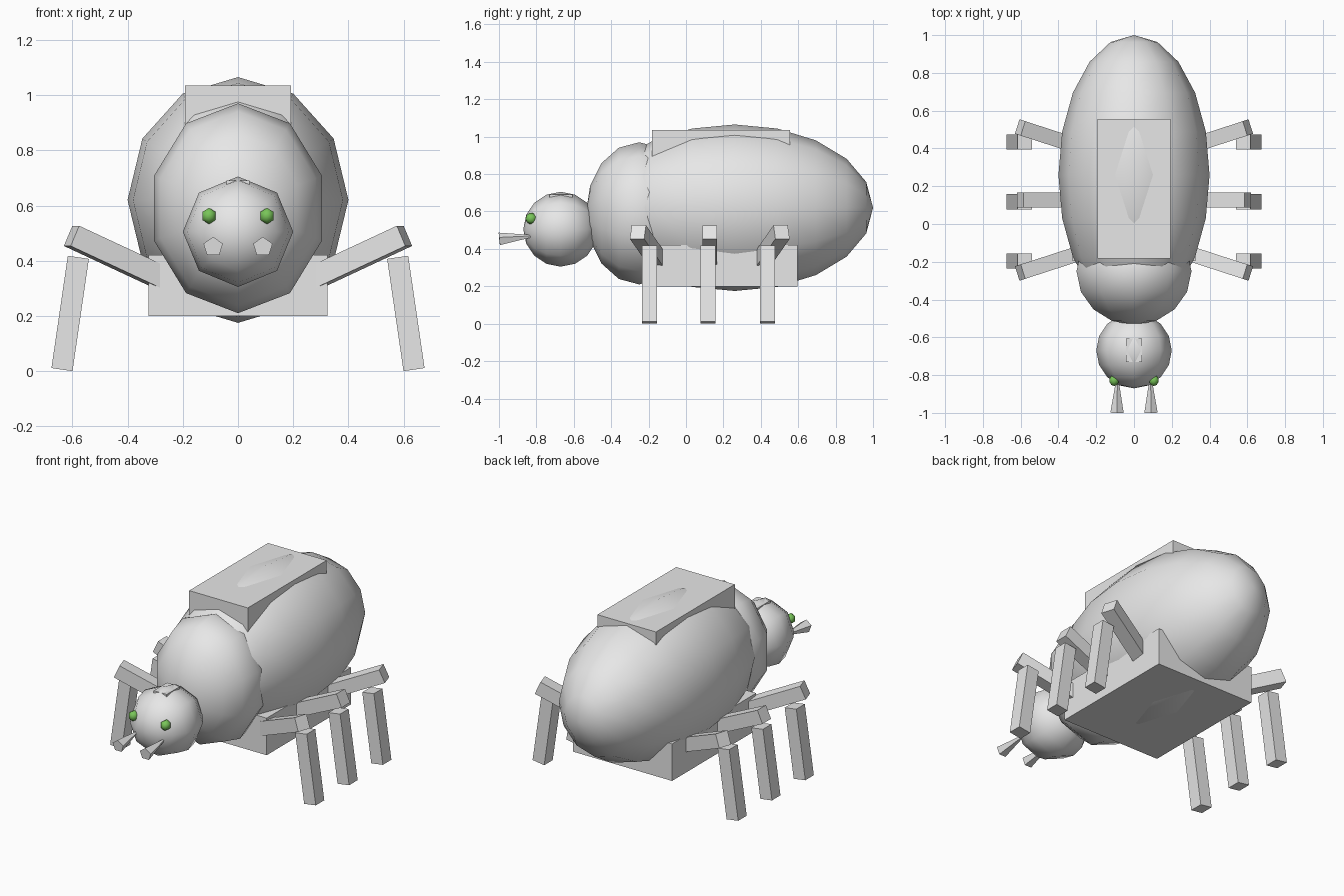
import bpy, bmesh, math
from mathutils import Matrix, Vector

if "Cube" in bpy.data.objects:
    bpy.data.objects.remove(bpy.data.objects["Cube"])


def material(name, rgb):
    m = bpy.data.materials.new(name)
    m.diffuse_color = (*rgb, 1)
    m.use_nodes = True
    m.node_tree.nodes["Principled BSDF"].inputs["Base Color"].default_value = m.diffuse_color
    return m


GREY = material("shell_grey", (0.8, 0.8, 0.8))
GREEN = material("eye_green", (0.19, 0.56, 0.10))


def finish(name, bm, mat, smooth=False):
    bmesh.ops.recalc_face_normals(bm, faces=bm.faces)
    for f in bm.faces:
        f.smooth = smooth
    me = bpy.data.meshes.new(name)
    bm.to_mesh(me)
    bm.free()
    me.materials.append(mat)
    ob = bpy.data.objects.new(name, me)
    bpy.context.collection.objects.link(ob)
    return ob


def ellipsoid(name, centre, radii, sides, rings, mat=GREY):
    """Smooth ellipsoid with its poles along y and a vertex line at the top."""
    bm = bmesh.new()
    c, r = Vector(centre), radii
    loops = []
    for i in range(1, rings):
        p = math.pi * i / rings
        loop = []
        for j in range(sides):
            a = math.tau * j / sides
            loop.append(bm.verts.new(c + Vector((
                r[0] * math.sin(p) * math.sin(a),
                -r[1] * math.cos(p),
                r[2] * math.sin(p) * math.cos(a)))))
        loops.append(loop)
    front = bm.verts.new(c - Vector((0, r[1], 0)))
    back = bm.verts.new(c + Vector((0, r[1], 0)))
    for j in range(sides):
        k = (j + 1) % sides
        bm.faces.new((front, loops[0][j], loops[0][k]))
        bm.faces.new((back, loops[-1][k], loops[-1][j]))
        for a, b in zip(loops, loops[1:]):
            bm.faces.new((a[j], b[j], b[k], a[k]))
    return finish(name, bm, mat, True)


def box(name, centre, size, rot=Matrix.Identity(4)):
    bm = bmesh.new()
    bmesh.ops.create_cube(bm, size=1, matrix=Matrix.Translation(centre) @ rot
                          @ Matrix.Diagonal((*size, 1)))
    return finish(name, bm, GREY)


# Body masses
ellipsoid("abdomen", (0, 0.26, 0.62), (0.40, 0.74, 0.445), 12, 10)
ellipsoid("thorax", (0, -0.25, 0.59), (0.32, 0.285, 0.38), 10, 8)
ellipsoid("head", (0, -0.67, 0.505), (0.2, 0.2, 0.2), 8, 8)

# Back plate, belly block and small crown block
box("back_plate", (0, 0.187, 0.925), (0.385, 0.74, 0.22))
box("belly_block", (0, 0.2, 0.31), (0.65, 0.79, 0.22))
box("crown_block", (0, -0.668, 0.655), (0.085, 0.125, 0.07))

for side, s in (("right", 1), ("left", -1)):
    # Eyes
    ellipsoid(side + "_eye", (s * 0.105, -0.828, 0.562), (0.029, 0.03, 0.031), 6, 5, GREEN)

    # Flared mandible, widest at its free end
    bm = bmesh.new()
    start, end = Vector((s * 0.088, -0.82, 0.468)), Vector((s * 0.09, -0.998, 0.45))
    d = end - start
    rot = d.to_track_quat('Z', 'Y').to_matrix().to_4x4()
    bmesh.ops.create_cone(bm, cap_ends=True, segments=5, radius1=0.006, radius2=0.037,
                          depth=d.length,
                          matrix=Matrix.Translation((start + end) / 2) @ rot)
    finish(side + "_mandible", bm, GREY)

    # Legs: sloping upper part, splayed front and back, and near vertical lower part
    for place, upper_y, lower_y, splay in (("front", -0.257, -0.195, -18),
                                           ("middle", 0.127, 0.118, 0),
                                           ("back", 0.511, 0.435, 18)):
        a = math.radians(splay)
        tilt = math.atan(math.tan(math.radians(25)) * math.cos(a))
        rot = Matrix.Rotation(a * s, 4, 'Z') @ Matrix.Rotation(-tilt * s, 4, 'Y')
        length = 0.44
        outer = Vector((s * 0.603, upper_y, 0.49))
        centre = outer - rot @ Vector((s * length / 2, 0, 0))
        box(f"{side}_{place}_upper_leg", centre, (length, 0.08, 0.08), rot)
        box(f"{side}_{place}_lower_leg", (s * 0.608, lower_y, 0.209), (0.077, 0.08, 0.411),
            Matrix.Rotation(math.radians(-8.3) * s, 4, 'Y'))
